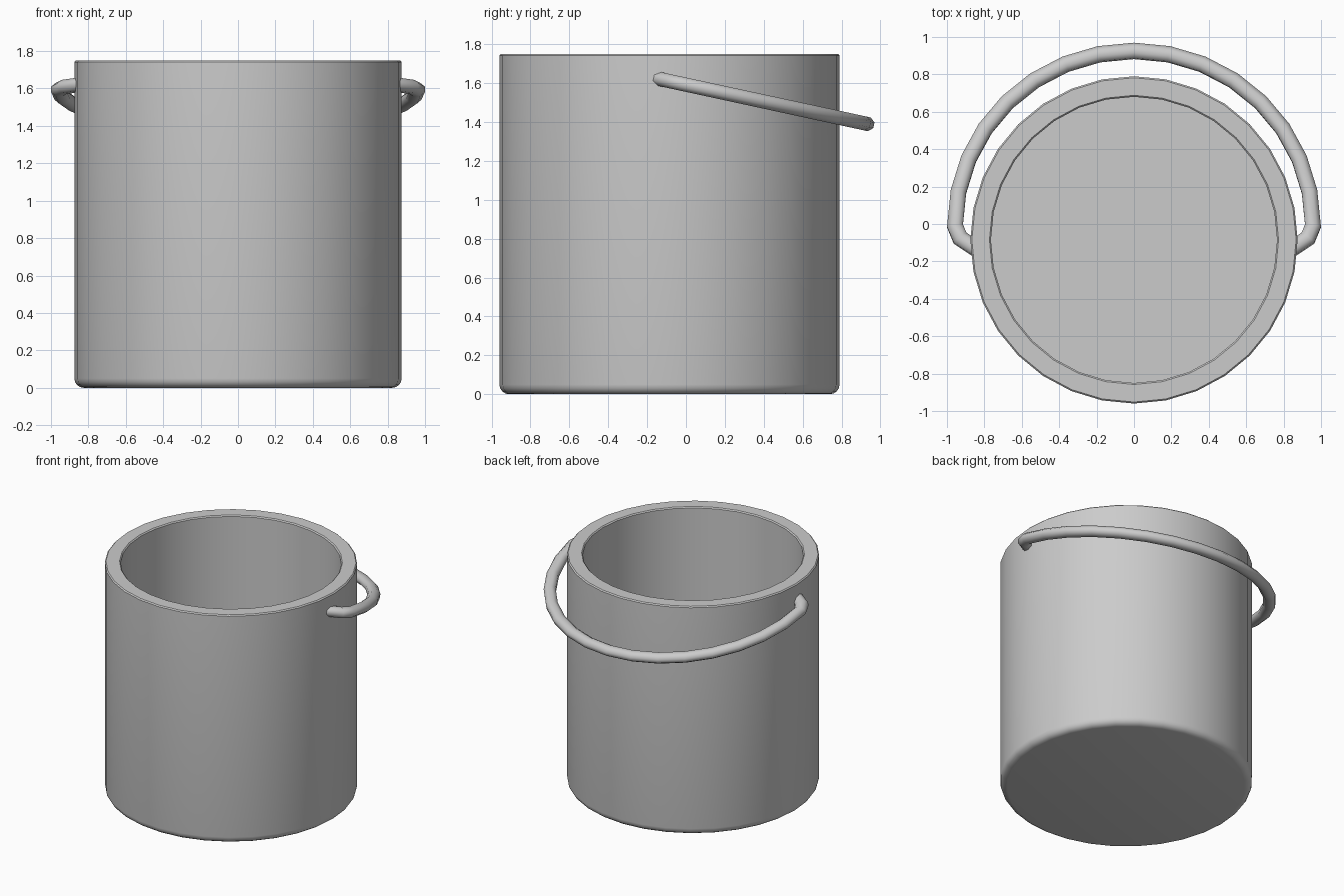
import bpy, bmesh
from math import sin, cos, pi, radians
from mathutils import Vector, Matrix

if "Cube" in bpy.data.objects:
    bpy.data.objects.remove(bpy.data.objects["Cube"])

SIDES = 32


def finish(bm, name, matrix, angle):
    bmesh.ops.recalc_face_normals(bm, faces=bm.faces)
    mesh = bpy.data.meshes.new(name)
    bm.to_mesh(mesh)
    bm.free()
    mesh.transform(matrix)
    ob = bpy.data.objects.new(name, mesh)
    bpy.context.collection.objects.link(ob)
    bpy.ops.object.select_all(action='DESELECT')
    ob.select_set(True)
    bpy.context.view_layer.objects.active = ob
    bpy.ops.object.shade_smooth_by_angle(angle=radians(angle))
    return ob


def bridge(bm, rings, cap=True):
    n = len(rings[0])
    for a, b in zip(rings, rings[1:]):
        for i in range(n):
            j = (i + 1) % n
            bm.faces.new((a[i], a[j], b[j], b[i]))
    if cap:
        bm.faces.new(rings[0])
        bm.faces.new(rings[-1])


# bucket: lathed profile, rounded bottom edge, open top with thick wall
R, H, B, E = 0.875, 1.75, 0.05, 0.008
profile = [(R - B + B * sin(t), B - B * cos(t)) for t in (i * pi / 8 for i in range(5))]
profile += [(R, H - E), (R - E, H), (0.765 + E, H), (0.765, H - E), (0.765, 0.11)]
bm = bmesh.new()
rings = [[bm.verts.new((r * cos(2 * pi * k / SIDES), r * sin(2 * pi * k / SIDES), z))
          for k in range(SIDES)] for r, z in profile]
bridge(bm, rings)
finish(bm, "bucket", Matrix.Translation((0, -0.085, 0)), 40)

# handle: half-circle rod with hooked ends, tilted down toward the back
rad = 0.957
hook = [Vector((0.84, -0.128, 0)), Vector((0.93, -0.067, 0))]
path = hook + [Vector((rad * cos(pi * i / 16), rad * sin(pi * i / 16), 0)) for i in range(17)]
path += [Vector((-p.x, p.y, 0)) for p in reversed(hook)]
bm = bmesh.new()
rings = []
for i, p in enumerate(path):
    d0 = (p - path[max(i - 1, 0)]).normalized()
    d1 = (path[min(i + 1, len(path) - 1)] - p).normalized()
    t = (d0 + d1).normalized()
    side = Vector((t.y, -t.x, 0))
    stretch = 1 / max(t.dot(d1), t.dot(d0))  # keep rod width at the bends
    rings.append([bm.verts.new(p + side * (0.045 * stretch * cos(a)) + Vector((0, 0, 0.039 * sin(a))))
                  for a in (pi / 8 + k * pi / 4 for k in range(8))])
bridge(bm, rings)
finish(bm, "handle", Matrix.Translation((0, -0.01, 1.594)) @ Matrix.Rotation(radians(-12.2), 4, 'X'), 60)
